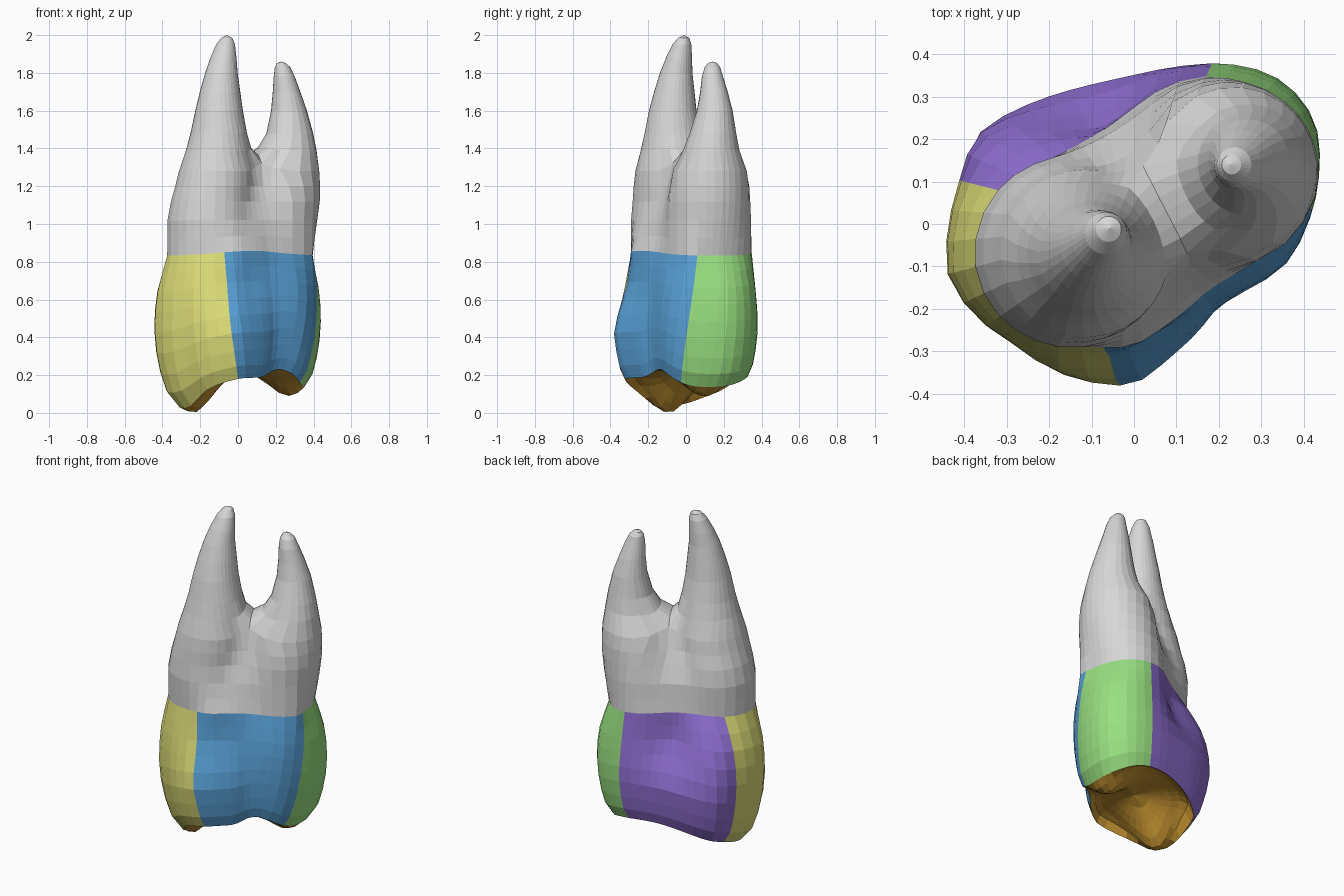
import bpy, bmesh, math
from mathutils import Vector

cube = bpy.data.objects.get("Cube")
if cube:
    bpy.data.objects.remove(cube, do_unlink=True)


def material(name, rgb):
    m = bpy.data.materials.new(name)
    m.use_nodes = True
    m.diffuse_color = (*rgb, 1)
    m.node_tree.nodes["Principled BSDF"].inputs["Base Color"].default_value = (*rgb, 1)
    return m


YELLOW = material("yellow side", (.73, .73, .19))
BLUE = material("blue side", (.1, .36, .69))
GREEN = material("green side", (.32, .75, .22))
PURPLE = material("purple side", (.28, .16, .65))
ORANGE = material("orange chewing face", (.55, .29, .03))
GREY = material("light grey root", (.68, .68, .68))


def finish(bm, name, mats):
    bmesh.ops.recalc_face_normals(bm, faces=bm.faces)
    mesh = bpy.data.meshes.new(name)
    bm.to_mesh(mesh)
    bm.free()
    for m in mats:
        mesh.materials.append(m)
    obj = bpy.data.objects.new(name, mesh)
    bpy.context.collection.objects.link(obj)
    return obj


def ring(bm, points):
    return [bm.verts.new(p) for p in points]


def skin(bm, a, b, mats=None):
    """Bridge two closed rings of equal length."""
    n = len(a)
    for k in range(n):
        f = bm.faces.new((a[k], a[(k + 1) % n], b[(k + 1) % n], b[k]))
        f.material_index = mats[k] if mats else 0


def cap(bm, loop, tip, mat=0):
    v = bm.verts.new(tip)
    for k in range(len(loop)):
        bm.faces.new((loop[k], loop[(k + 1) % len(loop)], v)).material_index = mat


def around(table, deg):
    """Smooth periodic lookup in a table spread evenly over a full turn."""
    n = len(table)
    p = (deg % 360) / 360 * n
    i, t = int(p), p - int(p)
    a, b, c, d = (table[(i + k) % n] for k in (-1, 0, 1, 2))
    return b + .5 * t * (c - a + t * (2*a - 5*b + 4*c - d + t * (3*(b - c) + d - a)))


def reach(deg, a, b, pinch):
    """Distance from the axis to the outline of two lobes joined by a waist."""
    d = Vector((math.cos(math.radians(deg)), math.sin(math.radians(deg))))
    best = 0
    for k in range(25):
        t = k / 24
        x, y, r = Vector(a).lerp(Vector(b), t)
        r -= pinch * 4 * t * (1 - t)
        along = x * d.x + y * d.y
        disc = along**2 - x*x - y*y + r*r
        if disc >= 0:
            best = max(best, along + math.sqrt(disc))
    return best


def polar(deg, r, z):
    return Vector((r * math.cos(math.radians(deg)), r * math.sin(math.radians(deg)), z))


# Columns around the tooth, split at the colour borders
columns, sides = [], []
for side, (start, end, count) in enumerate(
        [(166, 263, 10), (263, 362, 12), (362, 424, 10), (424, 526, 12)]):
    for k in range(count):
        columns.append(start + (end - start) * k / count)
        sides.append(side)


def lean(deg, f):
    """The blue side narrows downward; f runs from rim to neck."""
    x = math.radians(deg + 52)
    return deg + 28 * (f - .5) * max(0, math.cos(x)) * math.sin(x)


def neck_wave(deg):
    return .013 * math.cos(2 * math.radians(deg - 290))


def broadside(deg):
    """One on the front and back, zero on the two ends."""
    return math.cos(math.radians(deg - 280)) ** 4


NECK_Z = .845
NECK = (.39, .402, .42, .425, .4, .342, .275, .237, .228, .238, .268, .32,
        .36, .388, .388, .36, .328, .302, .285, .255, .238, .233, .255, .31)
BULGE = (.41, .452, .49, .485, .44, .388, .355, .347, .36, .39, .43, .425,
         .437, .455, .433, .403, .4, .392, .38, .33, .3, .283, .312, .37)
RIM = (.15, .14, .19, .2, .17, .11, .05, .03, .125, .18, .19, .23)

# Crown walls: neck-to-rim fraction, swelling of ends, of broad sides, and tuck-in
bm = bmesh.new()
previous = None
for f, end, broad, scale in [(1, 0, 0, 1), (.88, .42, 0, 1), (.76, .78, .05, 1),
                             (.63, .96, .35, 1), (.5, 1, .72, 1), (.36, 1, 1, .99),
                             (.22, 1, 1, .965), (.1, 1, 1, .93), (0, 1, 1, .86)]:
    pts = []
    for c in columns:
        deg = lean(c, f)
        low = around(RIM, deg)
        taper = 1 - (1 - scale) * (1 + 6.5 * max(0, .2 - low))
        swell = end + (broad - end) * broadside(deg)
        r = around(NECK, deg) * (1 - swell) + around(BULGE, deg) * swell * taper
        pts.append(polar(deg, r, low + (NECK_Z + neck_wave(deg) - low) * f))
    loop = ring(bm, pts)
    if previous:
        skin(bm, previous, loop, sides)
    previous = loop


# Chewing face: two cusps with a groove between them
def chewing(x, y):
    z = .235
    for cx, cy, drop in ((-.25, -.1, .24), (.28, .1, .15)):
        z -= drop * math.exp(-((x - cx)**2 + (y - cy)**2) / .026)
    return z


rim = [v.co.copy() for v in previous]
for scale, mix in [(.9, .7), (.77, .95), (.62, 1), (.45, 1), (.25, 1)]:
    pts = []
    for p in rim:
        x, y = p.x * scale, p.y * scale
        pts.append((x, y, p.z * (1 - mix) + chewing(x, y) * mix))
    loop = ring(bm, pts)
    skin(bm, previous, loop, [4] * len(loop))
    previous = loop
cap(bm, previous, (0, 0, chewing(0, 0)), 4)
finish(bm, "crown", [YELLOW, BLUE, GREEN, PURPLE, ORANGE])

# Root trunk: the neck outline turns into two lobes with a waist
LOW_LOBES = ((-.15, -.066, .226), (.2, .12, .225), .025)
TRUNK = [(NECK_Z, 0, LOW_LOBES),
         (.93, .45, LOW_LOBES),
         (1.02, .85, LOW_LOBES),
         (1.12, 1, ((-.14, -.066, .217), (.213, .12, .22), .045)),
         (1.2, 1, ((-.126, -.07, .207), (.224, .124, .211), .06)),
         (1.28, 1, ((-.115, -.07, .198), (.236, .128, .195), .072))]
bm = bmesh.new()
previous = None
for z, mix, lobes in TRUNK:
    pts = []
    for c in columns:
        deg = lean(c, 1)
        r = around(NECK, deg) * (1 - mix) + reach(deg, *lobes) * mix
        pts.append(polar(deg, r, z + neck_wave(deg) * (1 - mix)))
    loop = ring(bm, pts)
    if previous:
        skin(bm, previous, loop)
    previous = loop


# Saddle between the roots, from the front waist to the back waist
def nearest(x, y):
    return min(range(len(previous)), key=lambda k: (previous[k].co.xy - Vector((x, y))).length)


front, back = nearest(.12, -.07), nearest(.015, .135)
n = len(previous)
for waist in (front, back):
    for step, lift in ((-2, .01), (-1, .025), (0, .04), (1, .025), (2, .01)):
        previous[(waist + step) % n].co.z += lift
bridge = []
for k in range(1, 6):
    p = previous[back].co.lerp(previous[front].co, k / 6)
    p.z += .025 * math.sin(math.pi * k / 6)
    bridge.append(bm.verts.new(p))


def arc(a, b):
    return [previous[(a + k) % n] for k in range((b - a) % n + 1)]


def root(loop, centre, levels, tip):
    """Taper a root from its base loop to a rounded tip, evening out its columns."""
    count = len(loop)
    angles = []
    for v in loop:
        a = math.atan2(v.co.y - centre[1], v.co.x - centre[0])
        if angles:
            a = angles[-1] + (a - angles[-1] + math.pi) % math.tau - math.pi
        angles.append(a)
    spacing = math.tau / count
    first = sum(a - k * spacing for k, a in enumerate(angles)) / count
    for level, (z, x, y, r) in enumerate(levels):
        even = min(1, .4 + .2 * level)
        pts = []
        for k, a in enumerate(angles):
            a += (first + k * spacing - a) * even
            pts.append((x + r * math.cos(a), y + r * math.sin(a), z))
        above = ring(bm, pts)
        skin(bm, loop, above)
        loop = above
    cap(bm, loop, tip)


# Large root and small root
root(arc(back, front) + bridge[::-1], (-.115, -.07),
     [(1.39, -.107, -.07, .17), (1.48, -.102, -.07, .15), (1.6, -.1, -.07, .126),
      (1.7, -.095, -.062, .107), (1.8, -.088, -.052, .086), (1.88, -.077, -.037, .069),
      (1.95, -.066, -.022, .05), (1.985, -.06, -.012, .03)], (-.058, -.01, 2))
root(arc(front, back) + bridge, (.236, .128),
     [(1.39, .267, .134, .149), (1.48, .274, .142, .124), (1.6, .27, .152, .095),
      (1.7, .257, .148, .073), (1.78, .245, .14, .056), (1.83, .236, .14, .041),
      (1.852, .23, .14, .023)], (.228, .14, 1.86))

# Soften the fork
fork = [v for v in bm.verts if (v.co - Vector((.07, .035, 1.33))).length < .17]
for _ in range(3):
    bmesh.ops.smooth_vert(bm, verts=fork, factor=.5,
                          use_axis_x=True, use_axis_y=True, use_axis_z=True)
finish(bm, "roots", [GREY])
